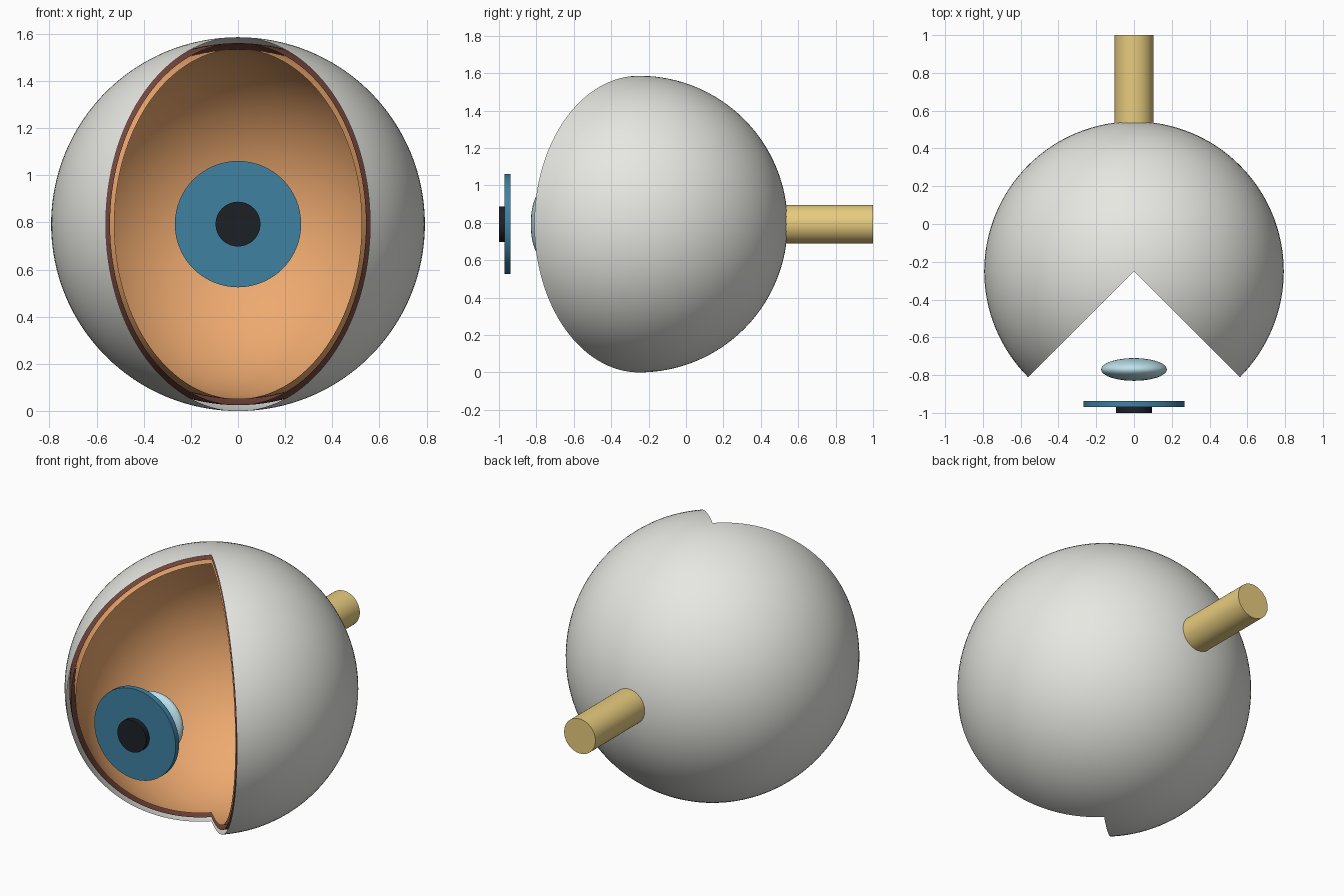
import bpy, bmesh
from math import pi, sin, cos, radians
from mathutils import Matrix, Vector

cube = bpy.data.objects.get("Cube")
if cube:
    bpy.data.objects.remove(cube, do_unlink=True)

MID_Z = 0.793
CENTRE = Vector((0, -0.25, MID_Z))


def material(name, rgb):
    mat = bpy.data.materials.new(name)
    mat.use_nodes = True
    mat.diffuse_color = (*rgb, 1)
    mat.node_tree.nodes["Principled BSDF"].inputs["Base Color"].default_value = (*rgb, 1)
    return mat


def finish(bm, name, rgb, location):
    mesh = bpy.data.meshes.new(name)
    bm.to_mesh(mesh)
    bm.free()
    obj = bpy.data.objects.new(name, mesh)
    obj.location = location
    bpy.context.collection.objects.link(obj)
    mesh.materials.append(material(name + "_colour", rgb))
    bpy.ops.object.select_all(action="DESELECT")
    obj.select_set(True)
    bpy.context.view_layer.objects.active = obj
    bpy.ops.object.shade_smooth_by_angle(angle=radians(40))
    return obj


def open_shell(name, radius, rgb, rings=64, steps=96):
    """Thin sphere with a quarter wedge left open at the front."""
    bm = bmesh.new()
    start, sweep = radians(-45), radians(270)
    arc = []
    for i in range(rings + 1):
        t = pi * i / rings
        arc.append(bm.verts.new((radius * sin(t) * cos(start),
                                 radius * sin(t) * sin(start),
                                 radius * cos(t))))
    edges = [bm.edges.new(pair) for pair in zip(arc, arc[1:])]
    bmesh.ops.spin(bm, geom=arc + edges, cent=(0, 0, 0), axis=(0, 0, 1),
                   angle=sweep, steps=steps)
    bmesh.ops.remove_doubles(bm, verts=bm.verts[:], dist=1e-4)
    bmesh.ops.recalc_face_normals(bm, faces=bm.faces[:])
    return finish(bm, name, rgb, CENTRE)


def disc(name, radius, front, back, rgb):
    """Cylinder lying along y between two depths."""
    bm = bmesh.new()
    bmesh.ops.create_cone(bm, cap_ends=True, segments=64, radius1=radius,
                          radius2=radius, depth=back - front,
                          matrix=Matrix.Rotation(pi / 2, 4, "X"))
    return finish(bm, name, rgb, (0, (front + back) / 2, MID_Z))


# Nested coats of the eyeball
open_shell("sclera", 0.793, (0.80, 0.80, 0.76))
open_shell("choroid", 0.768, (0.20, 0.07, 0.05))
open_shell("retina", 0.742, (0.85, 0.40, 0.16))

# Optic nerve at the back
disc("optic_nerve", 0.103, 0.525, 1.0, (0.80, 0.60, 0.21))

# Iris and pupil floating in front
disc("iris", 0.268, -0.97, -0.937, (0.05, 0.22, 0.36))
disc("pupil", 0.095, -1.0, -0.965, (0.012, 0.015, 0.02))

# Flattened lens behind the iris
bm = bmesh.new()
bmesh.ops.create_uvsphere(bm, u_segments=48, v_segments=24, radius=0.174)
bmesh.ops.scale(bm, vec=(1, 1, 0.345), verts=bm.verts[:])
bmesh.ops.rotate(bm, verts=bm.verts[:], matrix=Matrix.Rotation(pi / 2, 3, "X"))
finish(bm, "lens", (0.50, 0.75, 0.83), (0, -0.77, MID_Z))
